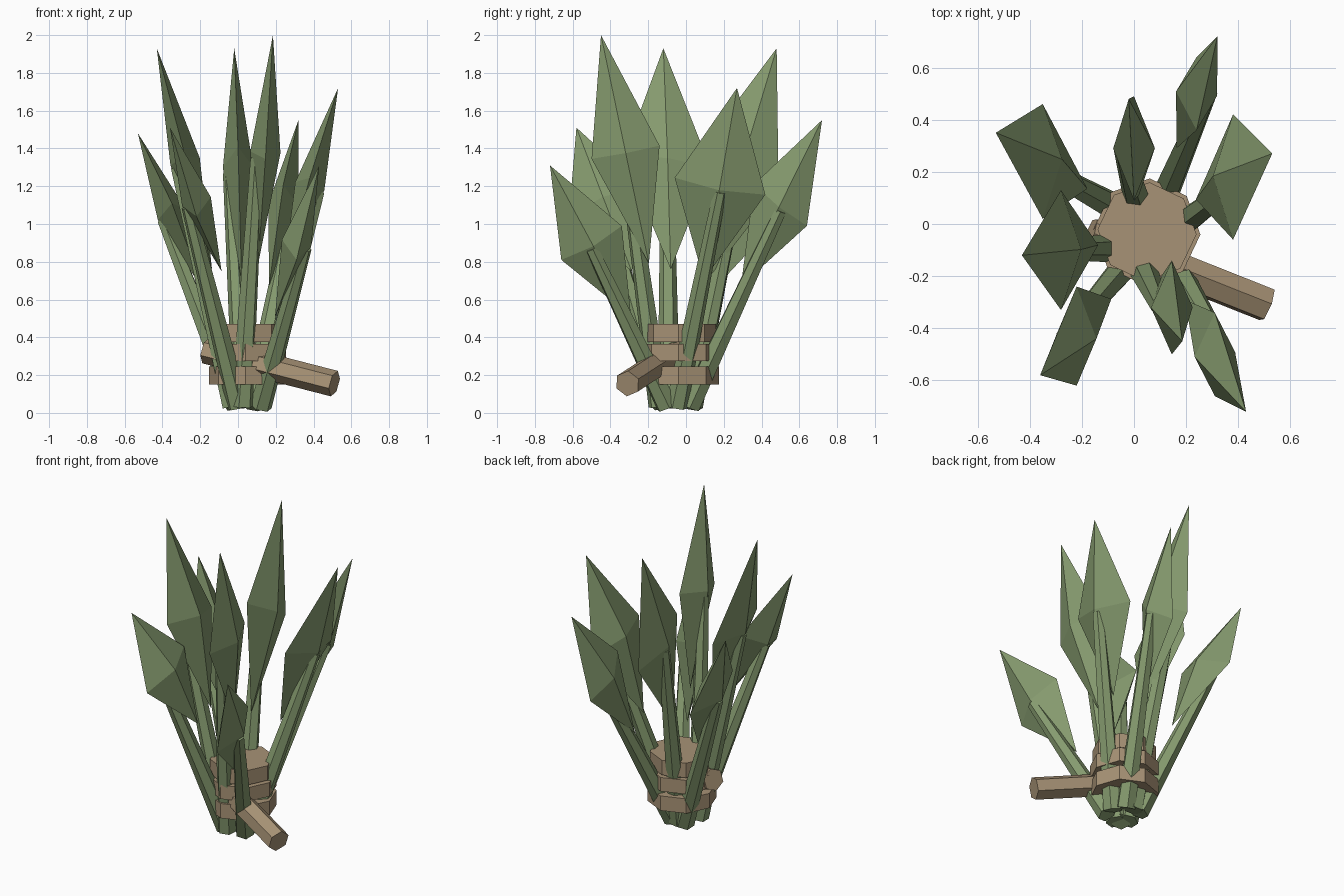
import bpy, bmesh, math
from mathutils import Vector

cube = bpy.data.objects.get("Cube")
if cube:
    bpy.data.objects.remove(cube, do_unlink=True)


def material(name, color):
    m = bpy.data.materials.new(name)
    m.use_nodes = True
    m.diffuse_color = color
    m.node_tree.nodes["Principled BSDF"].inputs["Base Color"].default_value = color
    return m


green = material("leaf green", (0.24, 0.33, 0.16, 1))
brown = material("binding brown", (0.39, 0.29, 0.18, 1))


def add_object(name, bm, mat):
    bmesh.ops.recalc_face_normals(bm, faces=bm.faces)
    mesh = bpy.data.meshes.new(name)
    bm.to_mesh(mesh)
    bm.free()
    mesh.materials.append(mat)
    obj = bpy.data.objects.new(name, mesh)
    bpy.context.collection.objects.link(obj)
    return obj


def prism(name, start, end, r1, r2, sides, mat, turn=0.0):
    """Flat-sided rod between two points."""
    start, end = Vector(start), Vector(end)
    axis = end - start
    bm = bmesh.new()
    bmesh.ops.create_cone(bm, cap_ends=True, segments=sides, radius1=r1,
                          radius2=r2, depth=axis.length)
    obj = add_object(name, bm, mat)
    for v in obj.data.vertices:
        c, s = math.cos(turn), math.sin(turn)
        x, y, z = v.co
        v.co = (c * x - s * y, s * x + c * y, z)
    obj.rotation_mode = 'QUATERNION'
    obj.rotation_quaternion = Vector((0, 0, 1)).rotation_difference(axis)
    obj.location = (start + end) / 2
    return obj


def blade(name, tip, mid, half):
    """Diamond-section leaf blade tapering to a point at both ends."""
    tip, mid, half = Vector(tip), Vector(mid), Vector(half)
    axis = tip - mid
    ridge = half.cross(axis).normalized() * 0.08
    bm = bmesh.new()
    top = bm.verts.new(tip)
    low = bm.verts.new(mid - axis * 0.95)
    ring = [bm.verts.new(mid + d) for d in (half, ridge, -half, -ridge)]
    for i in range(4):
        a, b = ring[i], ring[(i + 1) % 4]
        bm.faces.new((a, b, top))
        bm.faces.new((b, a, low))
    add_object(name, bm, green)


# Leaves: tip, widest point, half-width (y, z), stem foot (x, y), stem side
leaves = {
    "left_tall": ((-.43, -.12, 1.93), (-.28, -.1, 1.33), (.23, -.03), (-.03, -.09), -1),
    "back_tall": ((-.02, .48, 1.93), (0, .29, 1.3), (.2, -.11), (.03, .03), -1),
    "front_tall": ((.185, -.45, 2), (.145, -.32, 1.38), (.18, .035), (.02, -.14), -1),
    "side_broad": ((.53, .27, 1.72), (.38, .18, 1.2), (.24, -.045), (.12, -.05), 1),
    "back_long": ((.32, .72, 1.55), (.24, .5, 1.1), (.14, -.11), (.08, .02), 1),
    "back_broad": ((-.53, .35, 1.48), (-.35, .24, 1.05), (.22, -.06), (-.01, .03), -1),
    "front_broad": ((-.36, -.58, 1.51), (-.22, -.43, 1.12), (.19, .08), (0, -.12), -1),
    "front_low": ((.43, -.72, 1.31), (.31, -.5, .9), (.16, .09), (.12, -.1), 1),
}
for i, (name, (tip, mid, half, foot, side)) in enumerate(leaves.items()):
    blade(name + "_blade", tip, mid, (0, *half))
    end = Vector(mid) + Vector((side * 0.045, 0, -0.03))
    prism(name + "_stem", (*foot, 0.035), end, 0.06, 0.035, 6, green, i * 0.4)

# Octagonal binding bands
for name, z, height, radius in (("lower_band", 0.15, 0.095, 0.205),
                                ("middle_band", 0.275, 0.09, 0.205),
                                ("upper_band", 0.375, 0.095, 0.19)):
    prism(name, (0.05, -0.03, z), (0.05, -0.03, z + height), radius, radius,
          8, brown, math.radians(-3))

# Peg pushed through the binding
prism("peg", (-0.17, -0.04, 0.33), (0.51, -0.31, 0.155), 0.07, 0.07, 6, brown)
